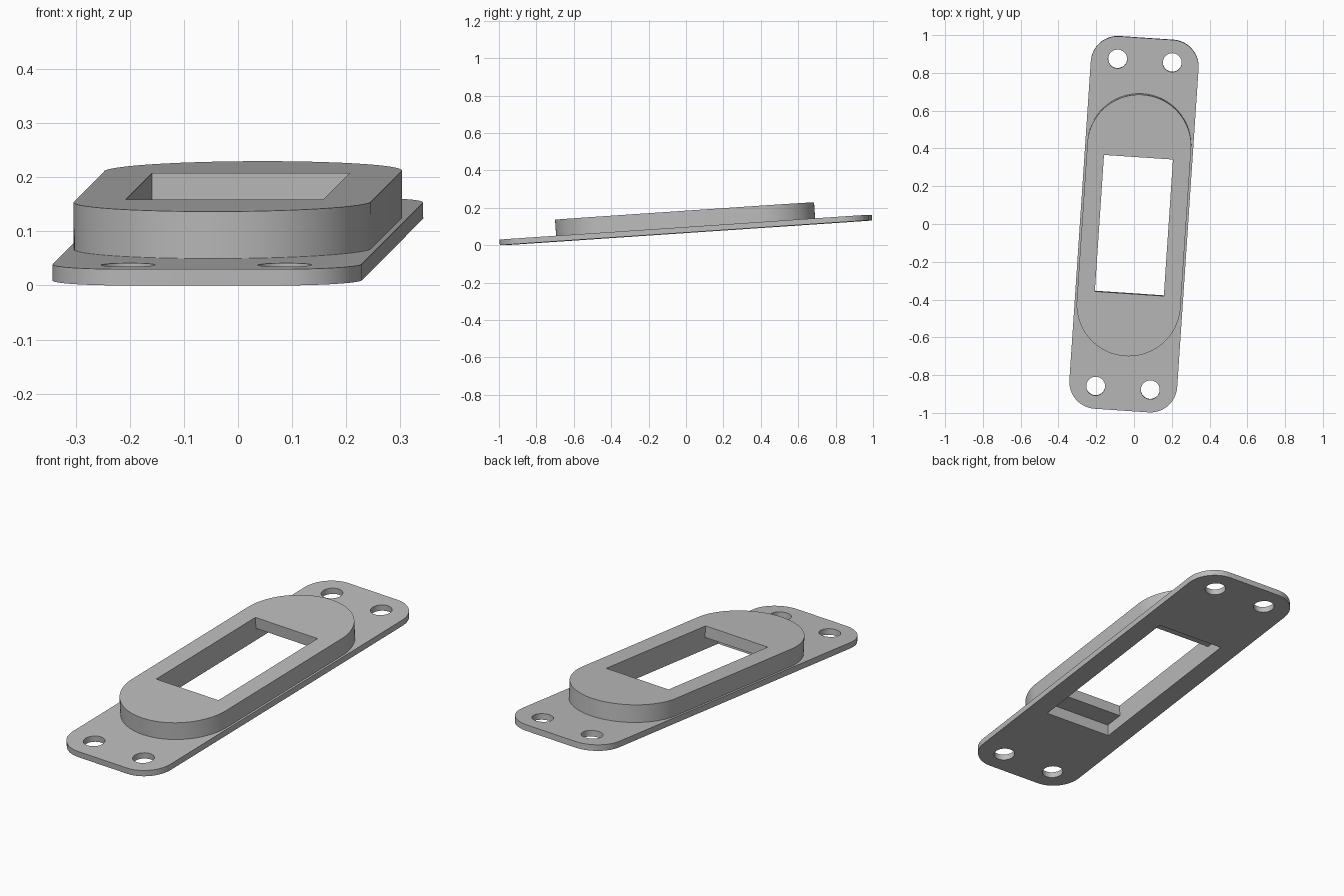
import bpy, bmesh
from math import sin, cos, pi, radians, sqrt, atan2
from mathutils import Matrix

cube = bpy.data.objects.get("Cube")
if cube:
    bpy.data.objects.remove(cube, do_unlink=True)

HALF_W, HALF_L, CORNER = 0.286, 0.99, 0.143
PLATE_T, TOTAL_T = 0.03, 0.117
TILT = radians(3.84)

grey = bpy.data.materials.new("plain grey")
grey.use_nodes = True
grey.diffuse_color = (0.5, 0.5, 0.5, 1)
grey.node_tree.nodes["Principled BSDF"].inputs["Base Color"].default_value = (0.5, 0.5, 0.5, 1)


def arc(cx, cy, r, start, end, steps):
    return [(cx + r * cos(start + (end - start) * i / steps),
             cy + r * sin(start + (end - start) * i / steps)) for i in range(steps + 1)]


def rectangle(hw, hl):
    return [(-hw, -hl), (hw, -hl), (hw, hl), (-hw, hl)]


def prism(name, outline, z0, z1):
    """Extrude a counter-clockwise outline from z0 to z1."""
    bm = bmesh.new()
    face = bm.faces.new([bm.verts.new((x, y, z0)) for x, y in outline])
    top = bmesh.ops.extrude_face_region(bm, geom=[face])["geom"]
    bmesh.ops.translate(bm, vec=(0, 0, z1 - z0),
                        verts=[v for v in top if isinstance(v, bmesh.types.BMVert)])
    bmesh.ops.recalc_face_normals(bm, faces=bm.faces)
    mesh = bpy.data.meshes.new(name)
    bm.to_mesh(mesh)
    bm.free()
    mesh.materials.append(grey)
    obj = bpy.data.objects.new(name, mesh)
    bpy.context.collection.objects.link(obj)
    return obj


def combine(target, other, operation):
    """Apply a boolean and discard the second solid."""
    mod = target.modifiers.new(operation.lower(), "BOOLEAN")
    mod.operation, mod.object, mod.solver = operation, other, "EXACT"
    bpy.context.view_layer.objects.active = target
    bpy.ops.object.modifier_apply(modifier=mod.name)
    bpy.data.objects.remove(other, do_unlink=True)


# Base plate with rounded corners
outline = []
for i, (sx, sy) in enumerate([(1, 1), (-1, 1), (-1, -1), (1, -1)]):
    outline += arc(sx * (HALF_W - CORNER), sy * (HALF_L - CORNER), CORNER,
                   i * pi / 2, (i + 1) * pi / 2, 16)
plate = prism("mounting_plate", outline, 0, PLATE_T)

# Raised collar with round ends
collar_w, collar_y, collar_end = 0.275, 0.435, 0.695
rise = collar_end - collar_y
radius = (collar_w ** 2 + rise ** 2) / (2 * rise)
centre = collar_end - radius
a = atan2(collar_y - centre, collar_w)
ends = arc(0, centre, radius, a, pi - a, 48)
ends += [(-x, -y) for x, y in ends]
combine(plate, prism("collar", ends, PLATE_T / 2, TOTAL_T), "UNION")

# Through opening, and a longer pocket cut from below
combine(plate, prism("opening", rectangle(0.183, 0.363), -0.1, 0.3), "DIFFERENCE")
combine(plate, prism("pocket", rectangle(0.183, 0.463), -0.1, 0.06), "DIFFERENCE")

# Four screw holes
for sx in (-1, 1):
    for sy in (-1, 1):
        hole = arc(sx * 0.145, sy * 0.87, 0.05, 0, 2 * pi, 32)[:-1]
        combine(plate, prism("screw_hole", hole, -0.1, 0.1), "DIFFERENCE")

# Tilt and turn the finished part, then rest it on the ground
plate.data.transform(Matrix.Rotation(-TILT, 4, "Z") @ Matrix.Rotation(TILT, 4, "X"))
lowest = min(v.co.z for v in plate.data.vertices)
plate.data.transform(Matrix.Translation((0, 0, -lowest)))

bpy.ops.object.select_all(action="DESELECT")
plate.select_set(True)
bpy.context.view_layer.objects.active = plate
bpy.ops.object.shade_smooth_by_angle(angle=radians(25))
